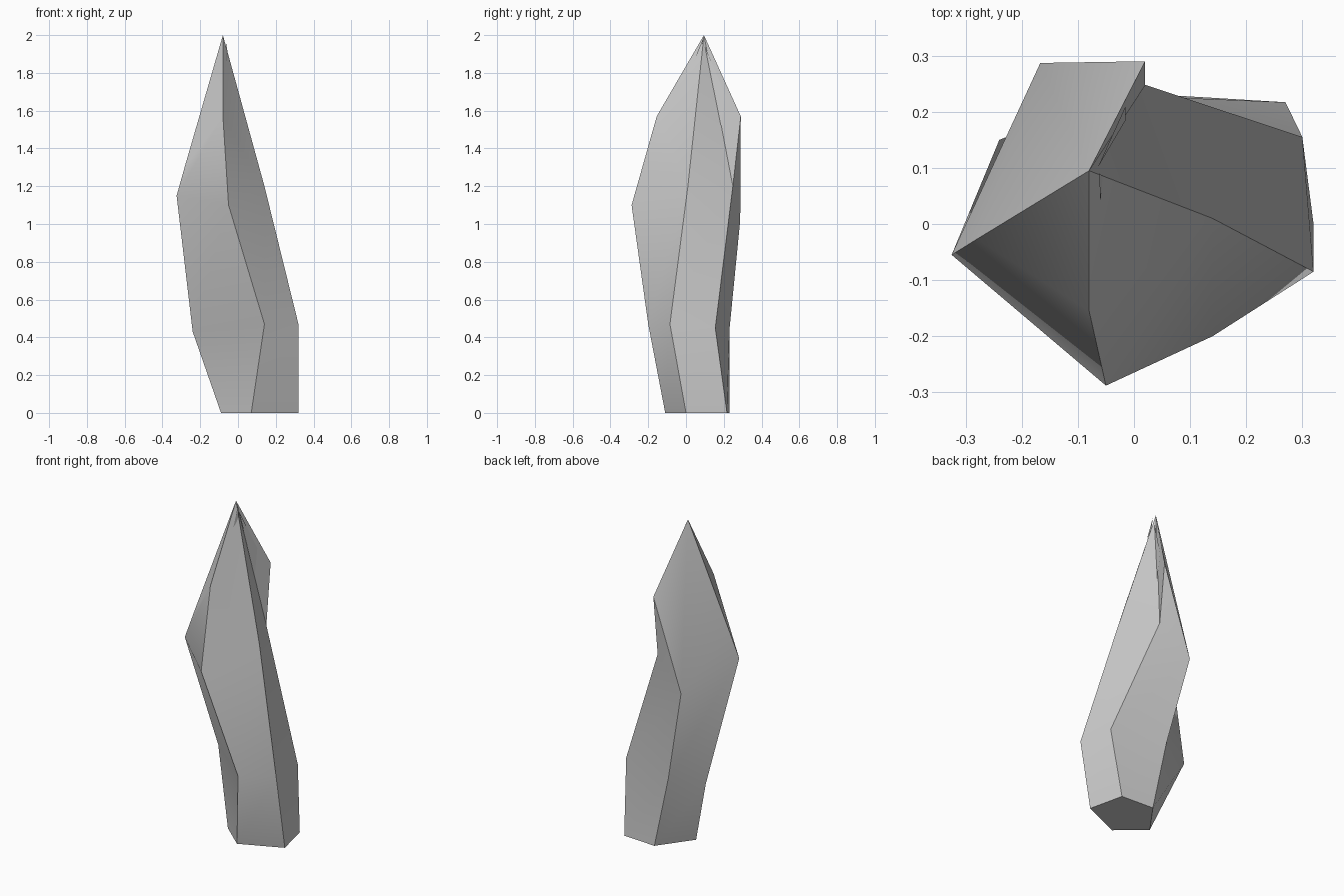
import bpy, bmesh, math

if "Cube" in bpy.data.objects:
    bpy.data.objects.remove(bpy.data.objects["Cube"])

def make_object(name, verts, faces, smooth=True):
    mesh = bpy.data.meshes.new(name)
    mesh.from_pydata(verts, [], faces)
    ob = bpy.data.objects.new(name, mesh)
    bpy.context.collection.objects.link(ob)
    if smooth:
        bm = bmesh.new()
        bm.from_mesh(mesh)
        bmesh.ops.recalc_face_normals(bm, faces=bm.faces)
        bm.to_mesh(mesh)
        bm.free()
        bpy.ops.object.select_all(action='DESELECT')
        ob.select_set(True)
        bpy.context.view_layer.objects.active = ob
        bpy.ops.object.shade_smooth_by_angle(angle=math.radians(30))
    return ob

# Crystal: five-sided rings (front, right, back right, back, left)
base = [(.07, -.11, 0), (.32, 0, 0), (.27, .217, 0), (.055, .23, 0), (-.09, .03, 0)]
low = [(.14, -.20, .47), (.32, -.085, .47), (.30, .155, .45), (-.04, .23, .44), (-.24, .15, .43)]
mid = [(-.05, -.288, 1.10), (.14, .01, 1.20), (.02, .248, 1.20), (-.167, .287, 1.02), (-.325, -.055, 1.15)]
# Upper front corner, upper fin corner, left ridge point and tip
upper = [(-.08, -.155, 1.57), (.02, .29, 1.57), (-.28, -.027, 1.31), (-.08, .095, 2)]

faces = [(0, 1, 2, 3, 4)]
for r in (0, 5):
    for i in range(5):
        j = (i + 1) % 5
        faces.append((r + i, r + j, r + 5 + j, r + 5 + i))
A, B, C, D, E = range(10, 15)
A3, C3, E3, T = range(15, 19)
faces += [(A, B, A3), (B, T, A3), (B, C, T), (C, C3, T), (C, D, C3),
          (D, T, C3), (D, E, E3), (D, E3, T), (E, A, A3, E3), (E3, A3, T)]
make_object("crystal_body", base + low + mid + upper, faces)

# Thin splinters beside the tip
make_object("long_splinter", [(-.065, .10, 1.94), (-.015, .21, 1.68), (-.015, .185, 1.52)],
            [(0, 1, 2)], False)
make_object("short_splinter", [(-.062, .09, 1.98), (-.06, .04, 1.86), (-.055, .085, 1.90)],
            [(0, 1, 2)], False)
